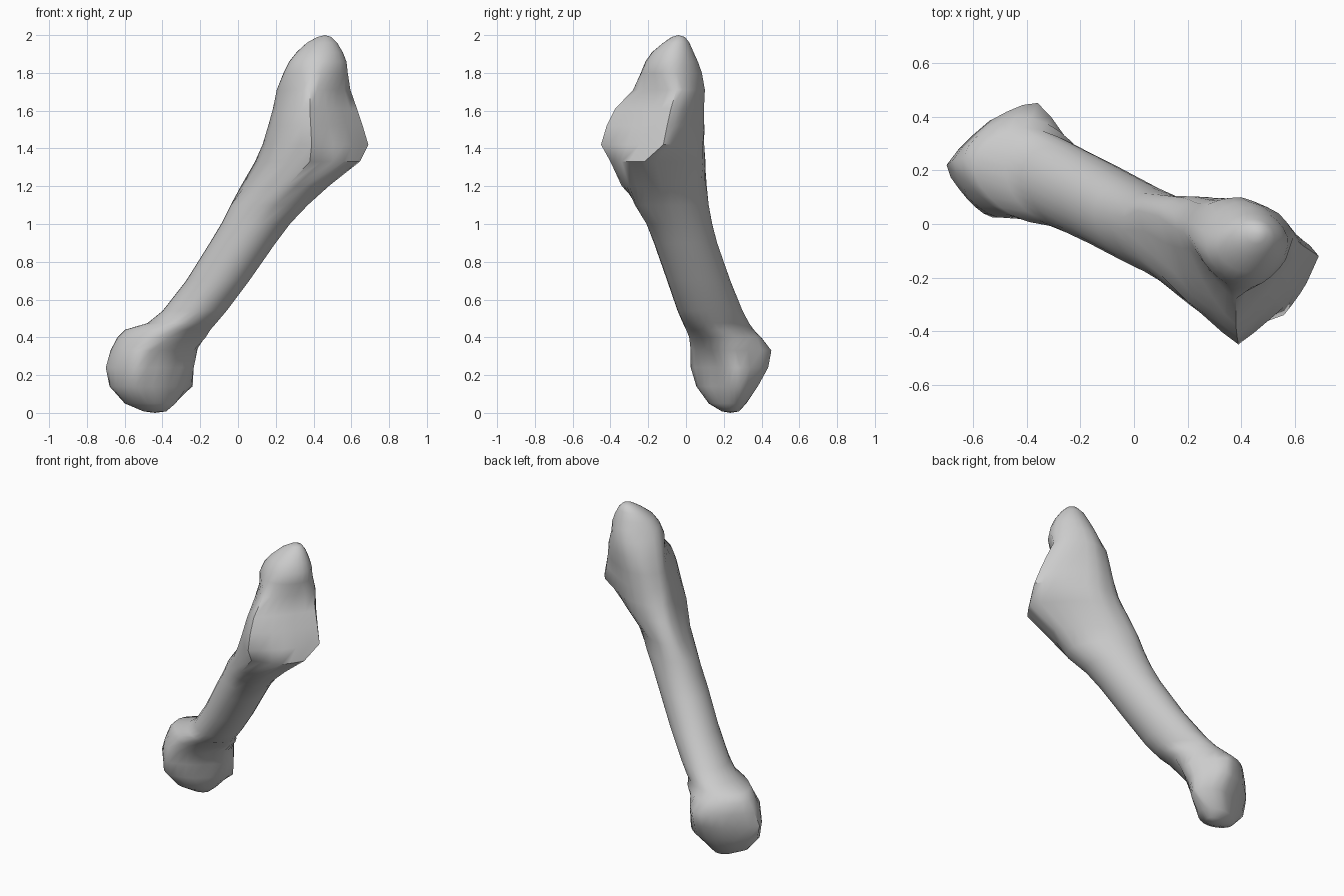
import bpy, bmesh, math
from mathutils import Vector

SIDES = 24

def oval(z, x0, x1, y0, y1, skew, pinch=0.0):
    """Skewed ellipse ring that fills the given x and y bounds; pinch trims its diagonals."""
    pts = []
    for i in range(SIDES):
        t = math.radians(-95) + math.tau * i / SIDES
        r = 0.5 * (1 - pinch * math.sin(2 * t) ** 2)
        pts.append(Vector(((x0 + x1) / 2 + (x1 - x0) * r * math.cos(t),
                           (y0 + y1) / 2 + (y1 - y0) * r * math.sin(t + skew), z)))
    return pts

def outline(z, flat):
    """Ring through eight corners, partway between straight and curved."""
    c = [Vector((x, y, z)) for x, y in flat]
    n, k, pts = len(c), SIDES // len(c), []
    for i in range(n):
        p, a, b, q = c[i - 1], c[i], c[(i + 1) % n], c[(i + 2) % n]
        for j in range(k):
            t = j / k
            curve = (2 * a + (b - p) * t + (2 * p - 5 * a + 4 * b - q) * t * t
                     + (3 * a - p - 3 * b + q) * t ** 3) / 2
            w = 0.15 if i in (0, 1) else 0.6   # joint facet stays flat
            pts.append(a.lerp(b, t).lerp(curve, w))
    return pts

# underside of the rounded head: z, x range, y range, skew, pinch
bottom = [(0.008, -0.50, -0.38, 0.19, 0.28, 0.1),
          (0.05, -0.60, -0.33, 0.12, 0.32, 0.15, 0.04)]

# head, trimmed on its inner side
head = [(0.14, [(-0.54, 0.055), (-0.41, 0.10), (-0.29, 0.20), (-0.24, 0.29),
                (-0.36, 0.38), (-0.52, 0.345), (-0.68, 0.22), (-0.62, 0.10)]),
        (0.24, [(-0.53, 0.025), (-0.38, 0.09), (-0.26, 0.20), (-0.235, 0.29),
                (-0.365, 0.435), (-0.54, 0.385), (-0.70, 0.22), (-0.62, 0.09)]),
        (0.33, [(-0.51, 0.025), (-0.36, 0.07), (-0.235, 0.17), (-0.22, 0.265),
                (-0.36, 0.452), (-0.53, 0.39), (-0.675, 0.24), (-0.61, 0.09)])]

# neck and shaft
shaft = [(0.40, -0.64, -0.17, 0.015, 0.40, -0.1, 0.06),
         (0.44, -0.60, -0.145, 0.0, 0.36, -0.2, 0.05),
         (0.475, -0.48, -0.115, -0.017, 0.335, -0.25, 0.02),
         (0.54, -0.40, -0.06, -0.045, 0.30, -0.25),
         (0.70, -0.275, 0.06, -0.10, 0.235, -0.22),
         (0.90, -0.15, 0.20, -0.17, 0.165, -0.24),
         (1.00, -0.09, 0.275, -0.21, 0.14, -0.32),
         (1.10, -0.04, 0.37, -0.27, 0.12, -0.45)]

# flared base with the slanted joint facet
base = [(1.20, [(0.26, -0.34), (0.40, -0.30), (0.48, -0.18), (0.37, -0.03),
                (0.22, 0.08), (0.09, 0.11), (0.015, 0.05), (0.10, -0.19)]),
        (1.33, [(0.38, -0.40), (0.56, -0.34), (0.645, -0.22), (0.50, -0.04),
                (0.33, 0.09), (0.17, 0.10), (0.09, 0.03), (0.20, -0.29)]),
        (1.42, [(0.39, -0.45), (0.56, -0.31), (0.69, -0.12), (0.55, -0.01),
                (0.36, 0.09), (0.21, 0.09), (0.13, 0.0), (0.22, -0.27)]),
        (1.52, [(0.385, -0.42), (0.53, -0.28), (0.66, -0.10), (0.545, 0.0),
                (0.37, 0.095), (0.23, 0.08), (0.16, -0.02), (0.24, -0.25)]),
        (1.61, [(0.38, -0.375), (0.51, -0.24), (0.63, -0.08), (0.54, 0.015),
                (0.38, 0.095), (0.25, 0.075), (0.185, -0.03), (0.26, -0.22)]),
        (1.71, [(0.38, -0.28), (0.495, -0.19), (0.595, -0.05), (0.54, 0.04),
                (0.40, 0.10), (0.28, 0.075), (0.205, -0.04), (0.275, -0.17)])]

# blunt upper tip
tip = [(1.80, 0.24, 0.582, -0.24, 0.085, 0.0, 0.06),
       (1.86, 0.27, 0.575, -0.215, 0.063, 0.05, 0.05),
       (1.91, 0.31, 0.555, -0.18, 0.04, 0.05, 0.02),
       (1.96, 0.365, 0.525, -0.12, 0.018, 0.0),
       (1.99, 0.42, 0.495, -0.075, -0.005, 0.0)]

rings = ([oval(*r) for r in bottom] + [outline(*r) for r in head]
         + [oval(*r) for r in shaft] + [outline(*r) for r in base]
         + [oval(*r) for r in tip])

# loft the rings into one closed bone
bm = bmesh.new()
loops = [[bm.verts.new(p) for p in ring] for ring in rings]
for a, b in zip(loops, loops[1:]):
    for i in range(SIDES):
        j = (i + 1) % SIDES
        bm.faces.new((a[i], a[j], b[j], b[i]))
for loop, pole in ((loops[0], (-0.44, 0.235, 0.0)), (loops[-1], (0.46, -0.04, 2.0))):
    v = bm.verts.new(pole)
    for i in range(SIDES):
        bm.faces.new((loop[i], loop[(i + 1) % SIDES], v))
bmesh.ops.recalc_face_normals(bm, faces=bm.faces)
mesh = bpy.data.meshes.new("foot_bone")
bm.to_mesh(mesh)
bm.free()

bone = bpy.data.objects.new("foot_bone", mesh)
bpy.context.collection.objects.link(bone)
bpy.context.view_layer.objects.active = bone
bone.select_set(True)
bpy.ops.object.shade_smooth_by_angle(angle=math.radians(50))
